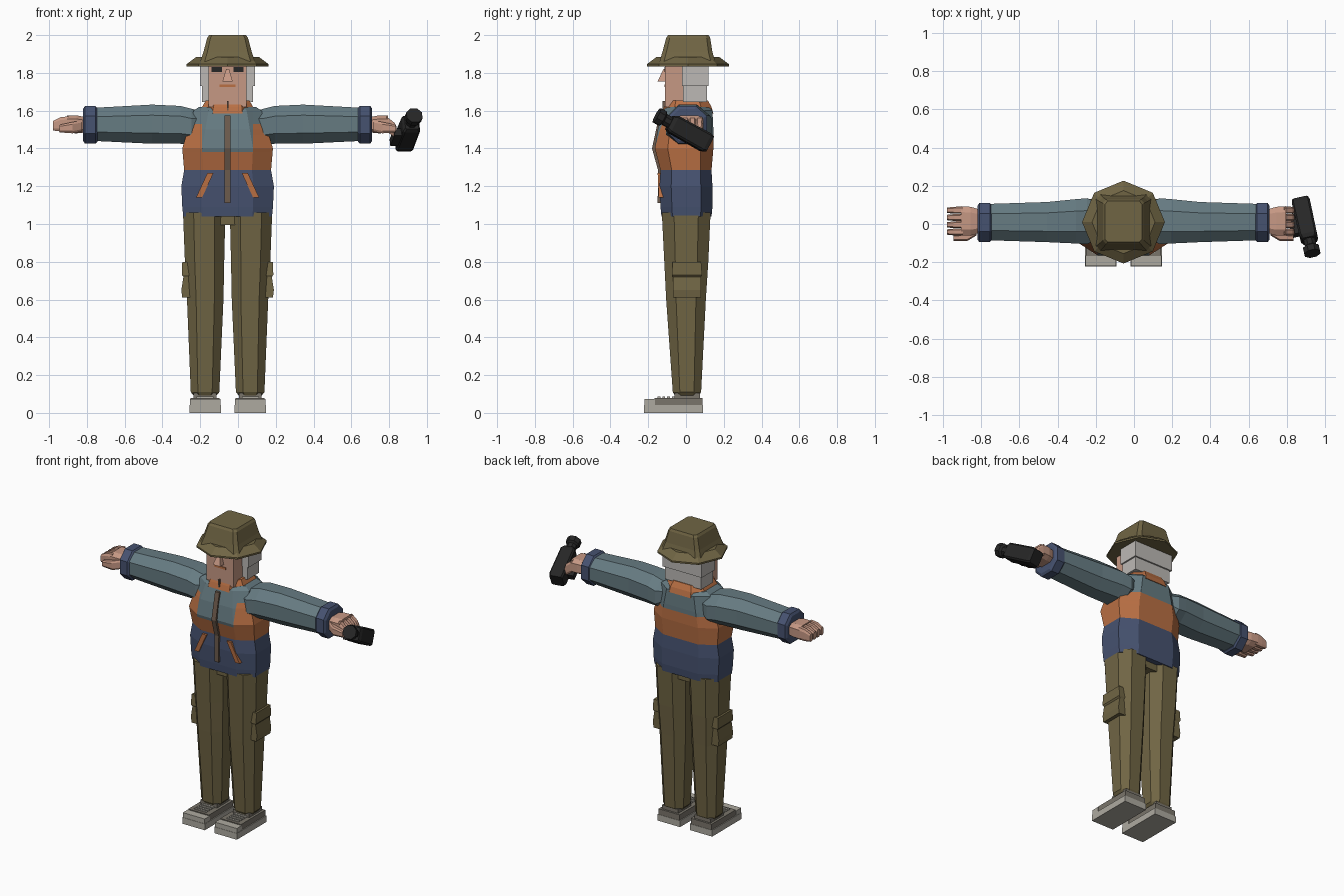
import bpy
import bmesh
from mathutils import Matrix, Vector

if "Cube" in bpy.data.objects:
    bpy.data.objects.remove(bpy.data.objects["Cube"], do_unlink=True)

CENTRE = Matrix.Translation((-0.055, 0, 0))   # body axis


def material(name, red, green, blue):
    """Make a flat material from display colour values."""
    linear = [((c / 255 + 0.055) / 1.055) ** 2.4 for c in (red, green, blue)]
    mat = bpy.data.materials.new(name)
    mat.use_nodes = True
    mat.diffuse_color = (*linear, 1)
    shader = mat.node_tree.nodes["Principled BSDF"]
    shader.inputs["Base Color"].default_value = (*linear, 1)
    shader.inputs["Roughness"].default_value = 0.9
    return mat


olive = material("olive cloth", 112, 101, 68)
slate = material("slate blue cloth", 102, 123, 130)
orange = material("orange cloth", 186, 112, 68)
navy = material("navy cloth", 70, 82, 112)
skin = material("skin", 198, 152, 132)
hair_grey = material("grey hair", 188, 185, 181)
shoe_light = material("pale shoe rubber", 174, 170, 160)
shoe_dark = material("grey shoe fabric", 122, 117, 107)
black = material("black plastic", 38, 38, 38)
brown = material("brown zip", 108, 90, 76)


def outline(a0, a1, b0, b1, cut):
    """Rectangle, or octagon when the corners are cut."""
    if not cut:
        return [(a0, b0), (a1, b0), (a1, b1), (a0, b1)]
    da, db = (a1 - a0) * cut, (b1 - b0) * cut
    return [(a0 + da, b0), (a1 - da, b0), (a1, b0 + db), (a1, b1 - db),
            (a1 - da, b1), (a0 + da, b1), (a0, b1 - db), (a0, b0 + db)]


def loft(name, mats, rings, cut=0, axis="z", side=1, place=CENTRE, edit=None):
    """Skin cross-sections (position, a0, a1, b0, b1) along an axis."""
    bm = bmesh.new()
    loops = []
    for pos, *extent in rings:
        loop = []
        for a, b in outline(*extent, cut):
            co = (a * side, b, pos) if axis == "z" else (pos * side, a, b)
            loop.append(bm.verts.new(co))
        loops.append(loop)
    for low, high in zip(loops, loops[1:]):
        for i in range(len(low)):
            j = (i + 1) % len(low)
            bm.faces.new((low[i], low[j], high[j], high[i]))
    bm.faces.new(loops[0])
    bm.faces.new(loops[-1])
    bmesh.ops.recalc_face_normals(bm, faces=bm.faces)
    if edit:
        edit(bm)
    bm.transform(place)
    mesh = bpy.data.meshes.new(name)
    bm.to_mesh(mesh)
    bm.free()
    for mat in mats if isinstance(mats, list) else [mats]:
        mesh.materials.append(mat)
    obj = bpy.data.objects.new(name, mesh)
    bpy.context.collection.objects.link(obj)
    return obj


def box(name, mat, a0, a1, b0, b1, z0, z1, side=1, place=CENTRE):
    return loft(name, mat, [(z0, a0, a1, b0, b1), (z1, a0, a1, b0, b1)],
                side=side, place=place)


# Jacket: navy base, orange band, slate yoke
BAND, PANEL, YOKE, ARMPIT, PANEL_HALF = 1.285, 1.38, 1.47, 1.53, 0.135


def paint_jacket(bm):
    cuts = [(Vector((0, 0, z)), Vector((0, 0, 1))) for z in (PANEL, YOKE, ARMPIT)]
    cuts += [(Vector((s * PANEL_HALF, 0, 0)), Vector((1, 0, 0))) for s in (-1, 1)]
    for point, normal in cuts:
        bmesh.ops.bisect_plane(bm, geom=bm.verts[:] + bm.edges[:] + bm.faces[:],
                               plane_co=point, plane_no=normal)
    for face in bm.faces:
        mid = face.calc_center_median()
        if mid.y < 0:
            start = PANEL if abs(mid.x) < PANEL_HALF else ARMPIT
        else:
            start = YOKE
        face.material_index = 0 if mid.z < BAND else 2 if mid.z > start else 1


def wide(z, half, front, back):
    return (z, -half, half, front, back)


loft("jacket", [navy, orange, slate], [
    wide(1.04, 0.235, -0.13, 0.135), wide(1.09, 0.24, -0.135, 0.14),
    wide(1.2, 0.245, -0.14, 0.14), wide(BAND, 0.23, -0.135, 0.135),
    wide(1.4, 0.24, -0.165, 0.145), wide(1.5, 0.21, -0.15, 0.145),
    wide(1.6, 0.18, -0.12, 0.14), wide(1.62, 0.15, -0.1, 0.12)],
    cut=0.22, edit=paint_jacket)
loft("collar", orange, [
    wide(1.585, 0.14, -0.125, 0.145), wide(1.62, 0.135, -0.115, 0.135),
    wide(1.655, 0.115, -0.1, 0.115)], cut=0.22)
loft("front_zip", brown, [
    wide(1.11, 0.016, -0.15, -0.13), wide(BAND, 0.016, -0.148, -0.128),
    wide(1.4, 0.016, -0.18, -0.16), wide(1.575, 0.016, -0.142, -0.12)])
box("collar_zip", brown, -0.004, 0.004, -0.125, -0.1, 1.6, 1.65)

# Head, hair and face
box("head", skin, -0.1, 0.1, -0.11, 0.06, 1.62, 1.85)
box("upper_hair", hair_grey, -0.145, 0.145, -0.02, 0.12, 1.73, 1.845)
box("lower_hair", hair_grey, -0.135, 0.135, -0.015, 0.11, 1.645, 1.73)
loft("nose", skin, [wide(1.755, 0.027, -0.15, -0.1), wide(1.82, 0.008, -0.12, -0.1)])
box("mouth", orange, -0.042, 0.042, -0.114, -0.106, 1.724, 1.738)

# Bucket hat
hat_place = CENTRE @ Matrix.Translation((0, 0.01, 0))
loft("hat_crown", olive, [
    wide(1.86, 0.145, -0.15, 0.145), wide(1.91, 0.128, -0.135, 0.13),
    wide(1.985, 0.108, -0.115, 0.118), wide(2, 0.098, -0.105, 0.11)],
    cut=0.08, place=hat_place)


def brim():
    bm = bmesh.new()
    for low, high, inner, outer in ((1.835, 1.846, 0.217, 0.217),
                                    (1.846, 1.885, 0.217, 0.165)):
        bmesh.ops.create_cone(
            bm, cap_ends=True, segments=8, radius1=inner, radius2=outer,
            depth=high - low, matrix=Matrix.Translation((0, 0, (low + high) / 2)))
    bm.transform(hat_place)
    mesh = bpy.data.meshes.new("hat_brim")
    bm.to_mesh(mesh)
    bm.free()
    mesh.materials.append(olive)
    bpy.context.collection.objects.link(bpy.data.objects.new("hat_brim", mesh))


brim()

# Mirrored parts
box("trouser_seat", olive, -0.1, 0.1, -0.09, 0.1, 0.995, 1.06)
for label, side in (("right", -1), ("left", 1)):
    box(label + "_eye", black, 0.03, 0.085, -0.114, -0.106, 1.806, 1.83, side)
    loft(label + "_jacket_pocket", orange, [
        (1.14, 0.135, 0.167, -0.145, -0.09),
        (1.27, 0.075, 0.107, -0.15, -0.11)], side=side)

    # Sleeve, cuff and hand
    loft(label + "_sleeve", slate, [
        (0.12, -0.07, 0.1, 1.47, 1.59), (0.19, -0.105, 0.135, 1.42, 1.61),
        (0.25, -0.102, 0.13, 1.425, 1.625), (0.4, -0.095, 0.115, 1.425, 1.632),
        (0.71, -0.085, 0.105, 1.44, 1.615)], cut=0.27, axis="x", side=side)
    loft(label + "_cuff", navy, [
        (0.69, -0.085, 0.1, 1.435, 1.615), (0.7, -0.095, 0.11, 1.425, 1.625),
        (0.755, -0.095, 0.11, 1.425, 1.625), (0.765, -0.08, 0.095, 1.44, 1.61)],
        cut=0.27, axis="x", side=side)
    loft(label + "_palm", skin, [
        (0.75, -0.045, 0.075, 1.485, 1.565), (0.8, -0.06, 0.09, 1.48, 1.575),
        (0.85, -0.06, 0.093, 1.482, 1.575)], cut=0.2, axis="x", side=side)
    curl = 0.03 if side > 0 else 0
    for i in range(4):
        y = -0.06 + i * 0.038
        loft(f"{label}_finger_{i}", skin, [
            (0.84, y, y + 0.038, 1.49, 1.57),
            (0.885, y, y + 0.036, 1.49 - curl, 1.565 - curl),
            (0.925 - curl, y + 0.004, y + 0.032, 1.495 - curl, 1.545 - curl)],
            cut=0.2, axis="x", side=side)
    loft(label + "_thumb", skin, [
        (0.77, -0.06, -0.02, 1.49, 1.55), (0.82, -0.09, -0.05, 1.48, 1.54),
        (0.89, -0.088, -0.058, 1.485, 1.525)], cut=0.2, axis="x", side=side)

    # Trouser leg with cargo pocket
    loft(label + "_trouser_leg", olive, [
        (0.085, 0.065, 0.175, -0.055, 0.065), (0.11, 0.044, 0.195, -0.07, 0.08),
        (0.6, 0.022, 0.215, -0.105, 0.105), (0.8, 0.018, 0.226, -0.115, 0.118),
        (1.06, 0.012, 0.236, -0.128, 0.13)], cut=0.25, side=side)
    loft(label + "_cargo_pocket", olive, [
        (0.61, 0.165, 0.24, -0.07, 0.08), (0.65, 0.165, 0.245, -0.07, 0.08),
        (0.72, 0.165, 0.234, -0.07, 0.08), (0.73, 0.165, 0.242, -0.075, 0.085),
        (0.8, 0.165, 0.24, -0.07, 0.08)], side=side)

    # Shoe
    box(label + "_sole", shoe_light, 0.036, 0.202, -0.222, 0.09, 0, 0.042, side)
    box(label + "_toe_cap", shoe_light, 0.038, 0.2, -0.22, -0.165, 0.04, 0.074, side)
    box(label + "_shoe_upper", shoe_dark, 0.042, 0.196, -0.168, 0.088, 0.04, 0.08, side)
    box(label + "_shoe_ankle", shoe_dark, 0.06, 0.18, -0.06, 0.075, 0.075, 0.105, side)
    for i in range(4):
        y = -0.15 + i * 0.025
        box(f"{label}_lace_{i}", shoe_light, 0.075, 0.165, y, y + 0.014,
            0.075, 0.086, side)

# Video camera held in the left hand, aimed forward and up
aim = Vector((0.19, -0.857, 0.476)).to_track_quat("Z", "Y").to_matrix().to_4x4()
held = Matrix.Translation((0.9, 0, 1.49)) @ aim
loft("camera_body", black, [
    wide(-0.14, 0.042, -0.045, 0.045), wide(-0.12, 0.048, -0.052, 0.052),
    wide(0.08, 0.046, -0.05, 0.05), wide(0.1, 0.036, -0.04, 0.04)],
    cut=0.1, place=held)
loft("camera_lens", black, [
    wide(0.09, 0.03, -0.03, 0.03), wide(0.135, 0.03, -0.03, 0.03),
    wide(0.145, 0.042, -0.042, 0.042), wide(0.18, 0.042, -0.042, 0.042)],
    cut=0.29, place=held)
box("camera_grip", black, -0.085, -0.04, -0.045, -0.005, -0.08, 0.04, place=held)
